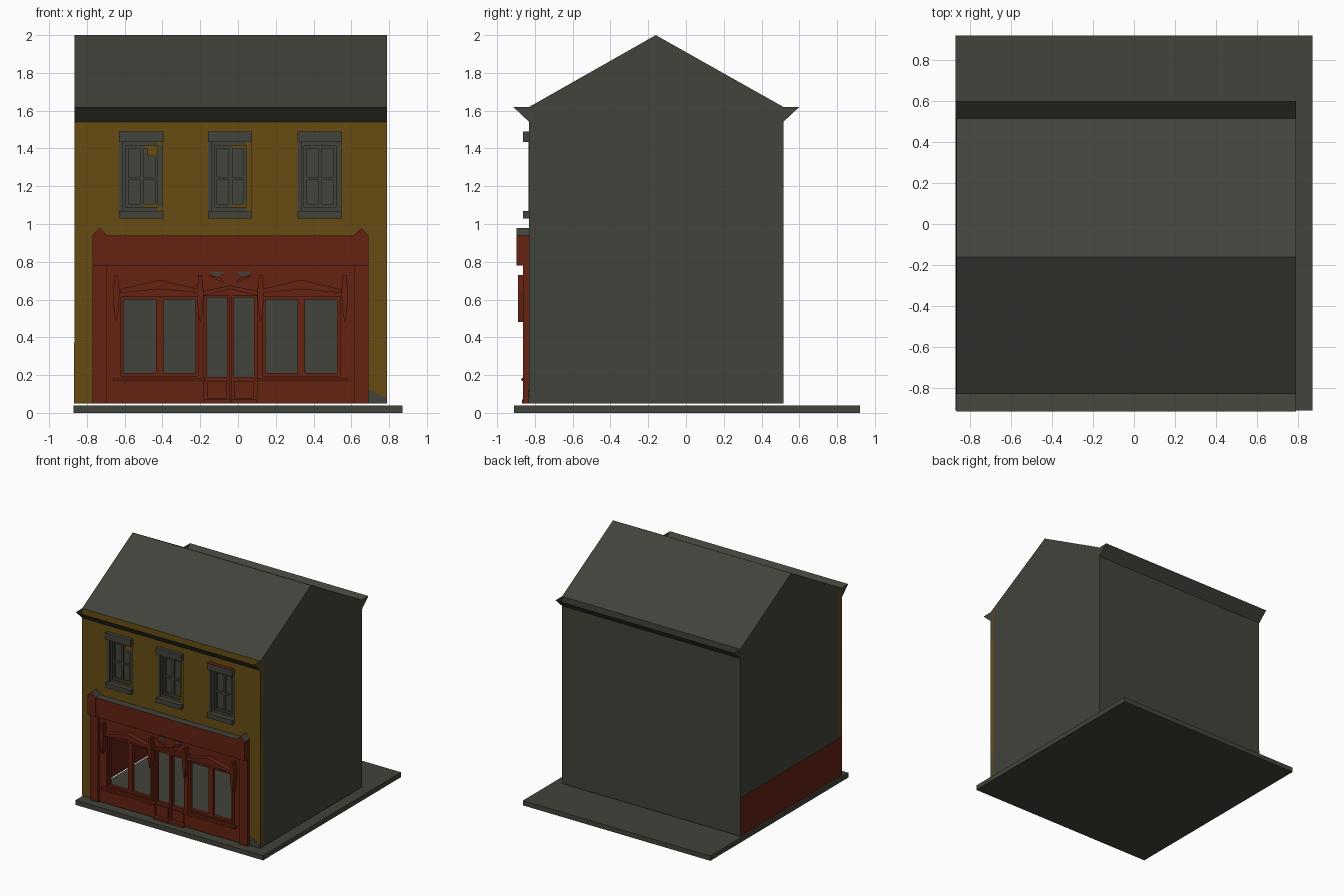
import bpy, bmesh
from mathutils import Vector

cube = bpy.data.objects.get("Cube")
if cube:
    bpy.data.objects.remove(cube, do_unlink=True)


def material(name, rgb):
    m = bpy.data.materials.new(name)
    m.use_nodes = True
    m.diffuse_color = (*rgb, 1)
    m.node_tree.nodes["Principled BSDF"].inputs["Base Color"].default_value = (*rgb, 1)
    return m


GREY = material("slate grey", (0.056, 0.056, 0.045))
OCHRE = material("ochre render", (0.135, 0.073, 0.006))
RED = material("shopfront red", (0.13, 0.016, 0.006))


def finish(name, bm, mat, mat2=None, rule=None):
    """Turn a bmesh into an object; rule(face) picks the second material."""
    bmesh.ops.recalc_face_normals(bm, faces=bm.faces)
    mesh = bpy.data.meshes.new(name)
    if rule:
        for f in bm.faces:
            f.material_index = int(rule(f))
    bm.to_mesh(mesh)
    bm.free()
    mesh.materials.append(mat)
    if mat2:
        mesh.materials.append(mat2)
    ob = bpy.data.objects.new(name, mesh)
    bpy.context.scene.collection.objects.link(ob)
    return ob


def extrude(name, pts, axis, a, b, mat, mat2=None, rule=None):
    """Prism: outline in the plane across x or y, pushed from a to b."""
    bm = bmesh.new()
    place = (lambda u, v: (a, u, v)) if axis == "x" else (lambda u, v: (u, a, v))
    face = bm.faces.new([bm.verts.new(place(u, v)) for u, v in pts])
    res = bmesh.ops.extrude_face_region(bm, geom=[face])
    step = Vector((b - a, 0, 0)) if axis == "x" else Vector((0, b - a, 0))
    bmesh.ops.translate(bm, vec=step, verts=[g for g in res["geom"] if isinstance(g, bmesh.types.BMVert)])
    return finish(name, bm, mat, mat2, rule)


def box(name, x0, x1, y0, y1, z0, z1, mat, mat2=None, rule=None):
    return extrude(name, [(x0, z0), (x1, z0), (x1, z1), (x0, z1)], "y", y0, y1, mat, mat2, rule)


def pierced(name, x0, x1, z0, z1, y0, y1, holes, mat, mat2=None, rule=None):
    """Upright slab with rectangular holes (x0, x1, z0, z1)."""
    xs = sorted({x0, x1} | {v for h in holes for v in h[:2]})
    zs = sorted({z0, z1} | {v for h in holes for v in h[2:]})
    bm = bmesh.new()
    for xa, xb in zip(xs, xs[1:]):
        for za, zb in zip(zs, zs[1:]):
            cx, cz = (xa + xb) / 2, (za + zb) / 2
            if not any(h[0] < cx < h[1] and h[2] < cz < h[3] for h in holes):
                bm.faces.new([bm.verts.new((x, y0, z)) for x, z in
                              ((xa, za), (xb, za), (xb, zb), (xa, zb))])
    bmesh.ops.remove_doubles(bm, verts=bm.verts, dist=1e-5)
    res = bmesh.ops.extrude_face_region(bm, geom=bm.faces[:])
    bmesh.ops.translate(bm, vec=(0, y1 - y0, 0),
                        verts=[g for g in res["geom"] if isinstance(g, bmesh.types.BMVert)])
    return finish(name, bm, mat, mat2, rule)


def top_face(f):
    return f.normal.z > 0.4


L, R = -0.865, 0.79          # side walls
F, B = -0.83, 0.515          # front and back walls
FLOOR, EAVE = 0.05, 1.62
C = -0.04                    # centre line of the facade

# Ground slab
box("ground_slab", -0.87, 0.87, -0.91, 0.92, 0, 0.04, GREY)

# Gables, back wall and roof as one open shell
bm = bmesh.new()
outline = [(F, FLOOR), (F, EAVE), (-0.16, 2.0), (B, EAVE), (B, FLOOR)]
left, right = [[bm.verts.new((x, y, z)) for y, z in outline] for x in (L, R)]
bm.faces.new(left)
bm.faces.new(right)
for i in range(1, 4):
    bm.faces.new((left[i], left[i + 1], right[i + 1], right[i]))
finish("house_shell", bm, GREY)

# Painted band at the foot of one gable
extrude("gable_red_band", [(F, FLOOR), (B, FLOOR), (B, 0.37), (F, 0.37)], "x", L - 0.003, L, RED)

# Open V gutters along both eaves
for name, wall, lip in (("front_gutter", F, -0.915), ("back_gutter", B, 0.6)):
    bm = bmesh.new()
    ends = [[bm.verts.new((x, y, z)) for y, z in ((lip, EAVE), (wall, 1.54), (wall, EAVE))]
            for x in (L, R)]
    bm.faces.new((ends[0][0], ends[0][1], ends[1][1], ends[1][0]))
    for e in ends:
        bm.faces.new(e)
    finish(name, bm, GREY)

# Front wall, opened for the upper windows and the shop
window_x = (-0.51, C, 0.435)
openings = [(x - 0.11, x + 0.11, 1.07, 1.435) for x in window_x]
pierced("front_wall", L, R, FLOOR, EAVE, F, F + 0.04,
        openings + [(-0.7, 0.62, FLOOR, 0.78)], OCHRE)
extrude("wall_foot_patch", [(0.69, FLOOR), (R, FLOOR), (R, 0.075), (0.69, 0.125)],
        "y", F - 0.003, F, GREY)

# Upper windows
for n, x in enumerate(window_x, 1):
    pre = f"upper_window_{n}_"

    def patchy(f, x=x, n=n):
        p = f.calc_center_median()
        return n < 3 and p.x > x + 0.02 and (p.z > 1.36 or p.z < 1.13 or (n == 2 and p.x > x + 0.08))

    box(pre + "lintel", x - 0.12, x + 0.115, -0.862, F, 1.435, 1.49, GREY, RED,
        top_face if n == 3 else None)
    box(pre + "sill", x - 0.12, x + 0.115, -0.862, F, 1.03, 1.07, GREY)
    box(pre + "left_jamb", x - 0.12, x - 0.1, F - 0.004, F + 0.03, 1.07, 1.435, GREY)
    pierced(pre + "frame", x - 0.11, x + 0.11, 1.07, 1.435, F + 0.01, F + 0.04,
            [(x - 0.085, x + 0.085, 1.09, 1.415)], GREY, OCHRE, patchy)
    panes = [(x + a, x + a + 0.06, z0, z1) for a in (-0.07, 0.01)
             for z0, z1 in ((1.105, 1.235), (1.25, 1.4))]
    pierced(pre + "sash", x - 0.085, x + 0.085, 1.09, 1.415, F + 0.022, F + 0.045,
            panes, GREY, OCHRE, patchy)
    box(pre + "glass", x - 0.085, x + 0.085, F + 0.036, F + 0.044, 1.09, 1.415, GREY)
    if n == 1:
        box(pre + "painted_corner", x + 0.03, x + 0.085, F + 0.018, F + 0.022, 1.36, 1.415, OCHRE)

# Shop panel with openings for two display windows and the doors
display = [(-0.625, -0.205, 0.19, 0.62), (0.125, 0.545, 0.19, 0.62)]
pierced("shop_panel", -0.7, 0.62, FLOOR, 0.78, -0.843, -0.81,
        display + [(C - 0.14, C + 0.14, FLOOR, 0.62)], RED)

# Fascia with a grey weathered top
box("fascia", -0.7, 0.62, -0.892, F, 0.78, 0.94, RED, GREY, top_face)

for s, side in ((-1, "right"), (1, "left")):
    def span(a, b, s=s):
        return sorted((C + s * a, C + s * b))

    # Pilasters and pointed end blocks
    x0, x1 = span(0.655, 0.73)
    box(side + "_pilaster", x0, x1, -0.862, F, FLOOR, 0.78, RED)
    extrude(side + "_end_block", [(x0, 0.78), (x1, 0.78), (x1, 0.94), ((x0 + x1) / 2, 0.98), (x0, 0.94)],
            "y", -0.897, F, RED, GREY, top_face)

    # Display window frame, rim and sill
    x0, x1 = span(0.165, 0.585)
    mid = (x0 + x1) / 2
    pierced(side + "_display_frame", x0, x1, 0.19, 0.62, -0.838, -0.81,
            [(x0 + 0.02, mid - 0.02, 0.21, 0.6), (mid + 0.02, x1 - 0.02, 0.21, 0.6)], RED)
    pierced(side + "_display_rim", x0 - 0.012, x1 + 0.012, 0.185, 0.632, -0.85, -0.84,
            [(x0 + 0.006, x1 - 0.006, 0.195, 0.614)], RED)
    box(side + "_display_sill", x0 - 0.035, x1 + 0.035, -0.872, -0.84, 0.168, 0.186, RED)

    # Shallow pediment hood over the display window
    extrude(side + "_hood", [(x0, 0.635), (mid, 0.655), (x1, 0.635), (x1, 0.655),
                             (mid + 0.08, 0.685), (mid, 0.705), (mid - 0.08, 0.685), (x0, 0.655)],
            "y", -0.885, -0.84, RED)

    # Tapered brackets on either side of the hood
    for k, off in enumerate((0.16, 0.605), 1):
        x = C + s * off
        extrude(f"{side}_bracket_{k}", [(x, 0.48), (x + 0.012, 0.54), (x + 0.018, 0.64), (x + 0.008, 0.73),
                                        (x - 0.008, 0.73), (x - 0.018, 0.64), (x - 0.012, 0.54)],
                "y", -0.89, -0.84, RED)

    # Door leaf with a tall light and a kick board
    x0, x1 = span(0.003, 0.14)
    p0, p1 = span(0.018, 0.125)
    pierced(side + "_door", x0, x1, FLOOR, 0.635, -0.835, -0.81, [(p0, p1, 0.19, 0.61)], RED)
    box(side + "_kick_board", p0, p1, -0.845, -0.83, 0.075, 0.165, RED)
    box(side + "_door_plinth", x0, x1, -0.868, -0.83, FLOOR, 0.07, RED)

    # Sloping moulding above the door
    xa, xb = C + s * 0.145, C
    extrude(side + "_door_moulding", [(xa, 0.62), (xb, 0.655), (xb, 0.675), (xa, 0.645)],
            "y", -0.862, -0.83, RED)

    # Small fan lights above the door
    f = [C + s * d for d in (0.03, 0.115, 0.075, 0.05)]
    extrude(side + "_fan_light", [(f[1], 0.75), (f[0], 0.745), (f[2], 0.722)],
            "y", -0.849, -0.843, GREY)
    extrude(side + "_fan_scroll", [(f[0], 0.69), (f[3], 0.715), (f[1], 0.73), (f[2], 0.705)],
            "y", -0.87, -0.843, RED)

# Meeting post between the doors
box("door_post", C - 0.008, C + 0.008, -0.845, -0.815, FLOOR, 0.655, RED)
